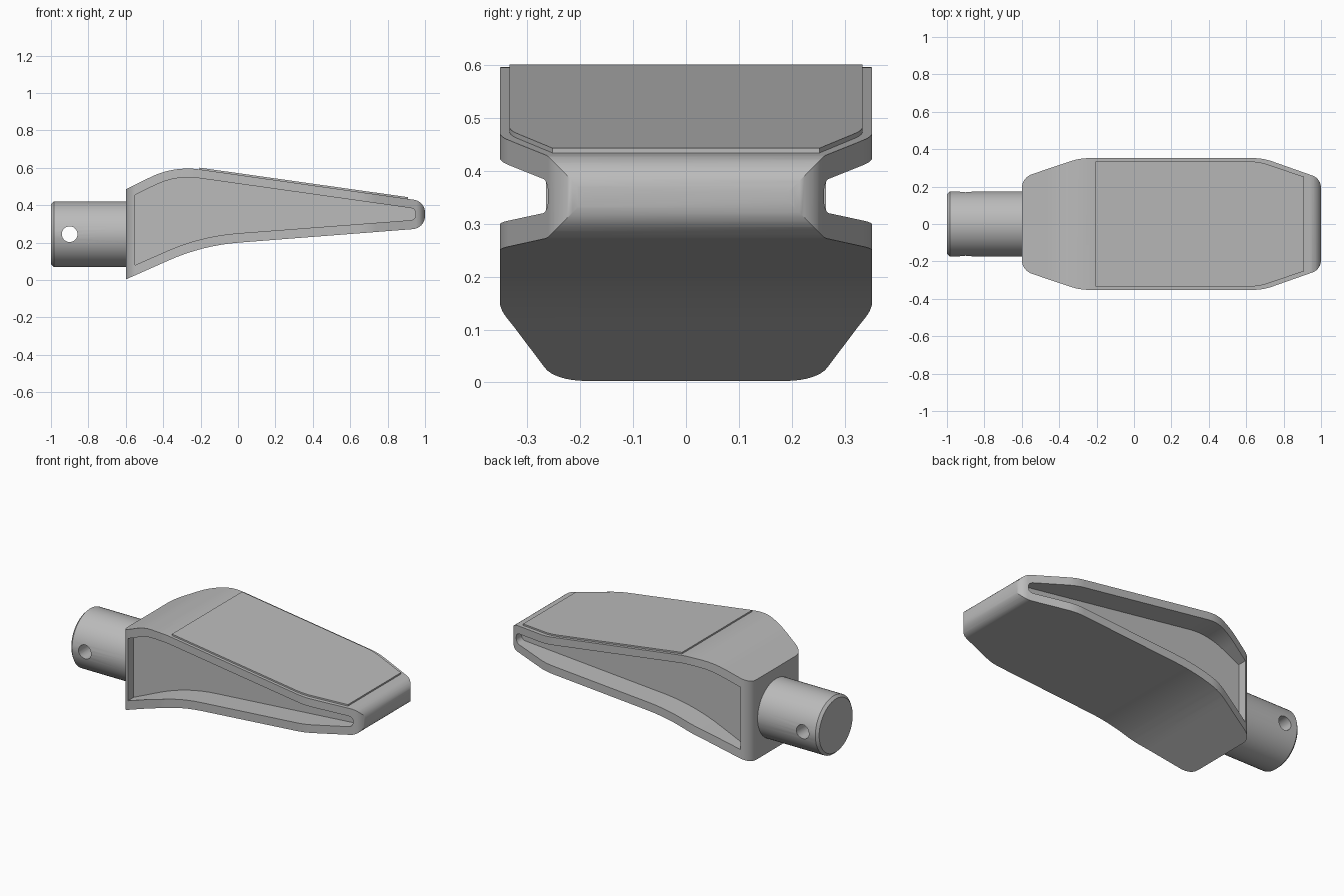
import bpy, bmesh, math
from mathutils import Vector, Matrix

cube = bpy.data.objects.get("Cube")
if cube:
    bpy.data.objects.remove(cube, do_unlink=True)

grey = bpy.data.materials.new("plain grey")
grey.use_nodes = True
grey.diffuse_color = (0.5, 0.5, 0.5, 1)
grey.node_tree.nodes["Principled BSDF"].inputs["Base Color"].default_value = (0.5, 0.5, 0.5, 1)


def fillet(corners, steps=8):
    """Round each (u, v, radius) corner of a closed outline."""
    out = []
    for i, (u, v, r) in enumerate(corners):
        p = Vector((u, v))
        if r == 0:
            out.append(p)
            continue
        a = (Vector(corners[i - 1][:2]) - p).normalized()
        b = (Vector(corners[(i + 1) % len(corners)][:2]) - p).normalized()
        half = a.angle(b) / 2
        centre = p + (a + b).normalized() * (r / math.sin(half))
        start = p + a * (r / math.tan(half)) - centre
        end = p + b * (r / math.tan(half)) - centre
        turn = math.pi - 2 * half
        for k in range(steps + 1):
            t = k / steps
            out.append(centre + (start * math.sin((1 - t) * turn)
                                 + end * math.sin(t * turn)) / math.sin(turn))
    return out


def make_object(name, bm):
    bmesh.ops.recalc_face_normals(bm, faces=bm.faces[:])
    mesh = bpy.data.meshes.new(name)
    bm.to_mesh(mesh)
    bm.free()
    obj = bpy.data.objects.new(name, mesh)
    bpy.context.collection.objects.link(obj)
    return obj


def prism(name, outline, low, high, upright):
    """Extrude an outline along y (upright) or along z."""
    bm = bmesh.new()
    verts = [bm.verts.new((p.x, low, p.y) if upright else (p.x, p.y, low)) for p in outline]
    face = bm.faces.new(verts)
    res = bmesh.ops.extrude_face_region(bm, geom=[face])
    moved = [g for g in res["geom"] if isinstance(g, bmesh.types.BMVert)]
    step = high - low
    bmesh.ops.translate(bm, verts=moved, vec=(0, step, 0) if upright else (0, 0, step))
    return make_object(name, bm)


def cylinder(name, radius, length, centre, axis, segments):
    bm = bmesh.new()
    matrix = Matrix.Translation(centre) @ Matrix.Rotation(math.pi / 2, 4, axis)
    bmesh.ops.create_cone(bm, cap_ends=True, segments=segments, radius1=radius,
                          radius2=radius, depth=length, matrix=matrix)
    return make_object(name, bm)


def boolean(obj, cutter, operation):
    mod = obj.modifiers.new("cut", 'BOOLEAN')
    mod.object, mod.operation, mod.solver = cutter, operation, 'EXACT'
    bpy.context.view_layer.update()
    graph = bpy.context.evaluated_depsgraph_get()
    mesh = bpy.data.meshes.new_from_object(obj.evaluated_get(graph))
    obj.modifiers.clear()
    obj.data = mesh
    bpy.data.objects.remove(cutter, do_unlink=True)


def finish(obj):
    obj.data.materials.clear()
    obj.data.materials.append(grey)
    obj.data.shade_smooth()
    obj.data.set_sharp_from_angle(angle=math.radians(28))
    mod = obj.modifiers.new("even shading", 'WEIGHTED_NORMAL')
    mod.keep_sharp = True


def mirrored(half):
    """Complete an outline from its +y half."""
    return half + [(x, -y, r) for x, y, r in reversed(half)]


# Body: side profile trimmed by the plan outline
side = [(-0.6, 0.003, 0), (-0.6, 0.485, 0), (-0.344, 0.611, 0.45),
        (1, 0.421, 0.07), (1, 0.277, 0.07), (-0.19, 0.185, 1.15)]
plan = mirrored([(-0.6, 0.248, 0.08), (-0.29, 0.352, 0.3),
                 (0.69, 0.352, 0.3), (1, 0.243, 0.07)])
body = prism("pedal_body", fillet(side), -0.5, 0.5, True)
boolean(body, prism("plan_cutter", fillet(plan), -0.2, 0.9, False), 'INTERSECT')

# Recessed pocket on each side
pocket = [(-0.55, 0.08, 0), (-0.55, 0.455, 0), (-0.332, 0.562, 0.4),
          (0.95, 0.381, 0.028), (0.95, 0.322, 0.028), (-0.198, 0.235, 1.15)]
for low, high in ((0.21, 0.6), (-0.6, -0.21)):
    boolean(body, prism("pocket_cutter", fillet(pocket), low, high, True), 'DIFFERENCE')
finish(body)

# Thin tread plate lying on the sloping top
tread = mirrored([(-0.207, 0.334, 0), (0.67, 0.334, 0.3), (0.91, 0.252, 0)])
plate = prism("tread_plate", fillet(tread), -0.004, 0.009, False)
for v in plate.data.vertices:
    v.co.z += 0.5625 - 0.1414 * v.co.x
finish(plate)

# Round shaft with a chamfered end and a cross hole
shaft = cylinder("shaft", 0.175, 0.42, (-0.79, 0, 0.245), 'Y', 48)
bm = bmesh.new()
bm.from_mesh(shaft.data)
rim = [e for e in bm.edges if all(v.co.x < -0.95 for v in e.verts)]
bmesh.ops.bevel(bm, geom=rim, offset=0.015, segments=1, affect='EDGES')
bm.to_mesh(shaft.data)
bm.free()
boolean(shaft, cylinder("hole_cutter", 0.042, 1, (-0.9, 0, 0.245), 'X', 32), 'DIFFERENCE')
finish(shaft)
